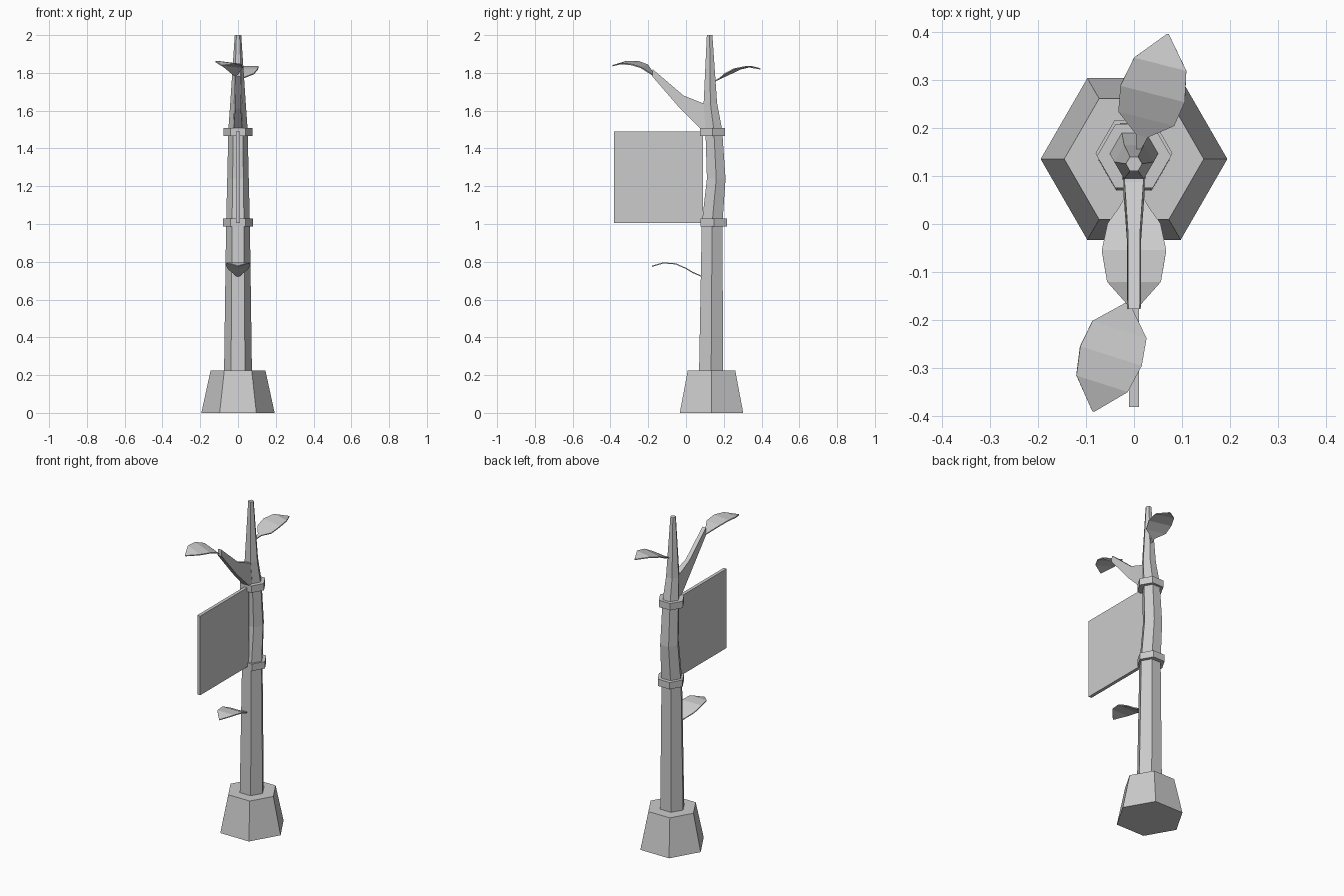
import bpy, bmesh, math
from mathutils import Vector

cube = bpy.data.objects.get("Cube")
if cube:
    bpy.data.objects.remove(cube, do_unlink=True)

GREY = (0.6, 0.6, 0.6, 1)
grey = bpy.data.materials.new("plain_grey")
grey.use_nodes = True
grey.diffuse_color = GREY
grey.node_tree.nodes["Principled BSDF"].inputs["Base Color"].default_value = GREY


def finish(name, bm):
    bmesh.ops.recalc_face_normals(bm, faces=bm.faces)
    mesh = bpy.data.meshes.new(name)
    bm.to_mesh(mesh)
    bm.free()
    mesh.materials.append(grey)
    obj = bpy.data.objects.new(name, mesh)
    bpy.context.collection.objects.link(obj)
    return obj


def loft(name, sections, caps=True, closed=False):
    """Skin a list of equally sized point loops."""
    bm = bmesh.new()
    loops = [[bm.verts.new(p) for p in s] for s in sections]
    pairs = list(zip(loops, loops[1:]))
    if closed:
        pairs.append((loops[-1], loops[0]))
    for a, b in pairs:
        for i in range(len(a)):
            j = (i + 1) % len(a)
            bm.faces.new((a[i], a[j], b[j], b[i]))
    if caps and not closed:
        bm.faces.new(loops[0])
        bm.faces.new(loops[-1])
    return finish(name, bm)


def hexagon(y, z, r):
    return [(r * math.cos(i * math.pi / 3), y + r * math.sin(i * math.pi / 3), z)
            for i in range(6)]


# Tapered foot
loft("base", [hexagon(0.135, 0, 0.194), hexagon(0.135, 0.225, 0.145)])

# Gently crooked pole
pole = [(0.133, 0.2, 0.074), (0.138, 1.0, 0.063), (0.16, 1.24, 0.057),
        (0.147, 1.5, 0.051), (0.129, 1.64, 0.041), (0.125, 2.0, 0.017)]
loft("pole", [hexagon(*s) for s in pole])

# Collars that hold the banner
for name, y, z, r in (("lower_collar", 0.147, 1.008, 0.08),
                      ("upper_collar", 0.141, 1.488, 0.077)):
    h = 0.021
    loft(name, [hexagon(y, z - h, r), hexagon(y, z + h, r),
                hexagon(y, z + h, r - 0.03), hexagon(y, z - h, r - 0.03)], closed=True)

# Banner panel
bm = bmesh.new()
bmesh.ops.create_cube(bm, size=1)
for v in bm.verts:
    v.co = (v.co.x * 0.02, v.co.y * 0.47 - 0.145, v.co.z * 0.485 + 1.248)
finish("banner", bm)

# Side branch: y and z of lower and upper edges, with half widths
branch = [(0.14, 1.46, 0.14, 1.63, 0.026), (0.077, 1.505, 0.087, 1.64, 0.023),
          (-0.03, 1.61, -0.013, 1.68, 0.015), (-0.177, 1.78, -0.177, 1.82, 0.014)]
loft("branch", [[(-w, y0, z0), (w, y0, z0), (w * 0.85, y1, z1), (-w * 0.85, y1, z1)]
                for y0, z0, y1, z1, w in branch])


def leaf(name, root, angle, rows, roll=0):
    """Curved blade; rows hold distance from the root, rise and half width."""
    d = Vector((math.sin(angle), math.cos(angle), 0))
    side = Vector((d.y, -d.x, roll))
    bm = bmesh.new()
    prev = None
    for dist, rise, w in rows:
        c = Vector(root) + d * dist + Vector((0, 0, rise))
        row = [bm.verts.new(c - side * w), bm.verts.new(c + side * w)]
        if prev:
            bm.faces.new((prev[0], prev[1], row[1], row[0]))
        prev = row
    obj = finish(name, bm)
    mod = obj.modifiers.new("thickness", "SOLIDIFY")
    mod.thickness = 0.006
    mod.offset = 0


leaf("lower_leaf", (0, 0.085, 0.722), math.pi,
     [(0, 0, 0.004), (0.05, 0.022, 0.03), (0.085, 0.043, 0.055), (0.14, 0.067, 0.067),
      (0.205, 0.072, 0.056), (0.265, 0.054, 0.002)])
leaf("front_leaf", (-0.014, -0.168, 1.785), math.pi + 0.31,
     [(0, 0, 0.006), (0.055, 0.05, 0.059), (0.112, 0.068, 0.067),
      (0.172, 0.069, 0.056), (0.232, 0.053, 0.002)], roll=0.12)
leaf("back_leaf", (0.008, 0.15, 1.755), 0.25,
     [(0, 0, 0.004), (0.035, 0.018, 0.012), (0.072, 0.04, 0.06), (0.125, 0.066, 0.069),
      (0.188, 0.079, 0.056), (0.252, 0.066, 0.002)])
